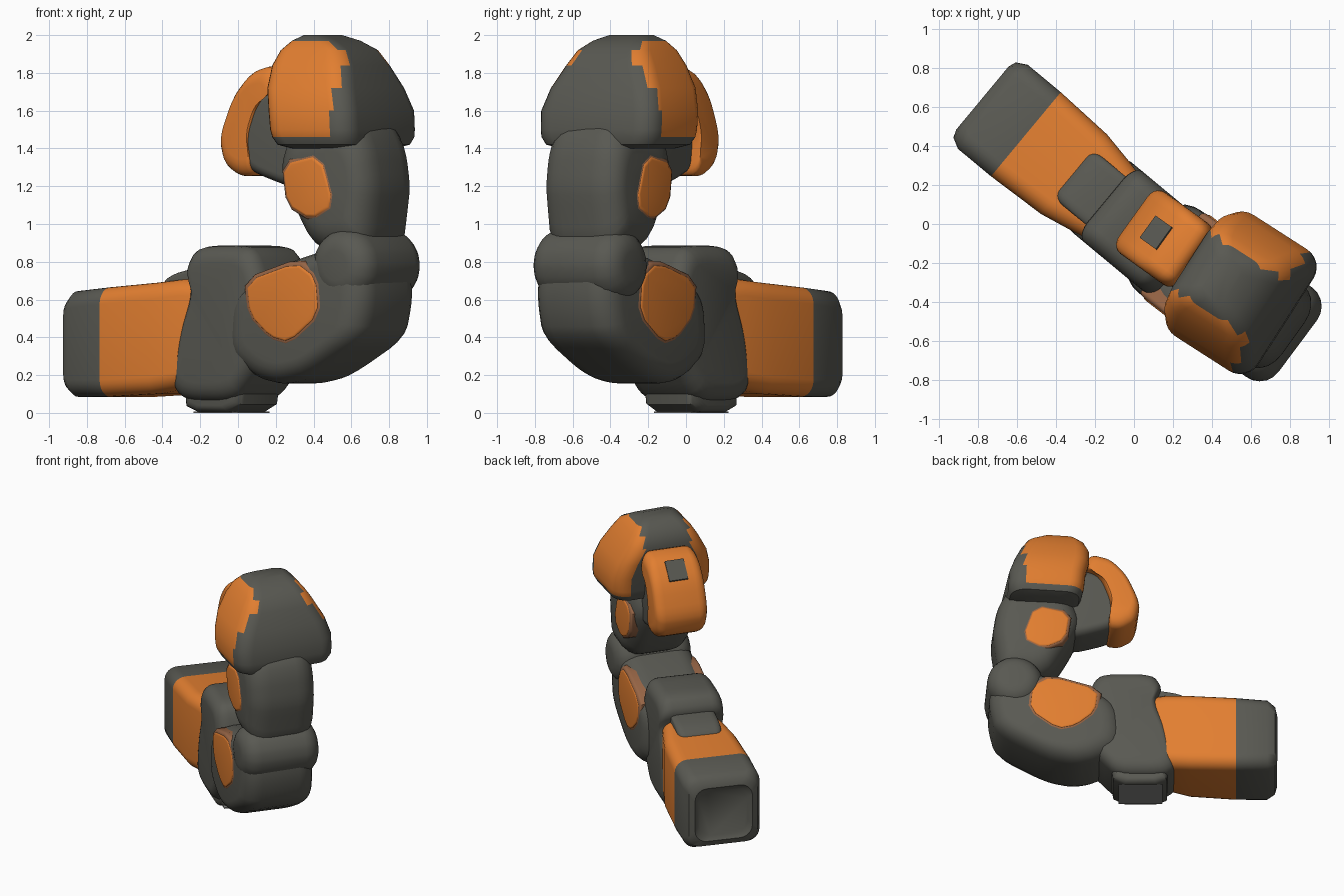
import bpy, bmesh, math
from mathutils import Matrix

if "Cube" in bpy.data.objects:
    bpy.data.objects.remove(bpy.data.objects["Cube"])

BASE_YAW = -39.7  # the whole arm lies in one diagonal vertical plane


def mat(name, rgb):
    m = bpy.data.materials.new(name)
    m.diffuse_color = (*rgb, 1)
    m.use_nodes = True
    m.node_tree.nodes["Principled BSDF"].inputs["Base Color"].default_value = m.diffuse_color
    return m


GREY = mat("dark grey", (0.1, 0.1, 0.085))
ORANGE = mat("orange", (0.76, 0.21, 0.03))
FADED = mat("faded orange", (0.31, 0.13, 0.06))
LIGHT = mat("light grey", (0.24, 0.24, 0.23))


def rings_to_object(name, rings, mats, yaw=0, dv=0, rule=None):
    """Skin a stack of equal rings, cap both ends, turn into the arm's plane."""
    bm = bmesh.new()
    vs = [[bm.verts.new(p) for p in ring] for ring in rings]
    n = len(vs[0])
    for a, b in zip(vs, vs[1:]):
        for i in range(n):
            bm.faces.new((a[i], a[(i + 1) % n], b[(i + 1) % n], b[i]))
    bm.faces.new(vs[0])
    bm.faces.new(vs[-1])
    bmesh.ops.recalc_face_normals(bm, faces=bm.faces)
    for f in bm.faces:
        f.smooth = True
        if rule:
            f.material_index = rule(f.calc_center_median())
    me = bpy.data.meshes.new(name)
    turn = Matrix.Rotation(math.radians(BASE_YAW + yaw), 4, 'Z')
    bm.transform(turn @ Matrix.Translation((0, dv, 0)))
    bm.to_mesh(me)
    bm.free()
    me.set_sharp_from_angle(angle=math.radians(40))
    for m in mats:
        me.materials.append(m)
    ob = bpy.data.objects.new(name, me)
    bpy.context.collection.objects.link(ob)
    return ob


def soften(poly, times):
    """Corner cutting for a closed outline."""
    for _ in range(times):
        out = []
        for (ax, ay), (bx, by) in zip(poly, poly[1:] + poly[:1]):
            out += [(ax + (bx - ax) * t, ay + (by - ay) * t) for t in (0.2, 0.8)]
        poly = out
    return poly


def prism(name, poly, hw, r, material, yaw=0, dv=0, times=2):
    """Side outline (u, z) given thickness 2*hw with rounded rims of radius r."""
    poly = soften(poly, times)
    cu = sum(p[0] for p in poly) / len(poly)
    cz = sum(p[1] for p in poly) / len(poly)
    size = sum(math.hypot(p[0] - cu, p[1] - cz) for p in poly) / len(poly)
    layers = []
    for i in range(6):
        a = math.pi / 2 * (1 - i / 5)
        layers.append((hw - r + r * math.sin(a), 1 - r * (1 - math.cos(a)) / size))
    layers = [(-v, s) for v, s in layers] + layers[::-1]
    rings = [[(cu + (u - cu) * s, v, cz + (z - cz) * s) for u, z in poly]
             for v, s in layers]
    return rings_to_object(name, rings, [material], yaw, dv)


def rounded_rect(a0, a1, b0, b1, r):
    pts = []
    for k, (a, b) in enumerate(((a1 - r, b1 - r), (a0 + r, b1 - r),
                                (a0 + r, b0 + r), (a1 - r, b0 + r))):
        for i in range(7):
            t = math.pi / 2 * (k + i / 6)
            pts.append((a + r * math.cos(t), b + r * math.sin(t)))
    return pts


def plate_pair(name, poly, hw, yaw=0, dv=0):
    """Panels on both flanks: an orange core with a faded border."""
    cu = sum(p[0] for p in poly) / len(poly)
    cz = sum(p[1] for p in poly) / len(poly)
    rim = [(cu + (u - cu) * 1.1, cz + (z - cz) * 1.1) for u, z in poly]
    prism(name + "_border", rim, hw + 0.003, 0.025, FADED, yaw, dv, 1)
    prism(name, poly, hw + 0.009, 0.02, ORANGE, yaw, dv, 1)


# tail block: boxy, grey end cap with shallow recess, then orange
tail = [(-0.985, .18, .53, .18), (-1.01, .15, .56, .21), (-.995, .11, .61, .25),
        (-.94, .085, .645, .28), (-.72, .085, .665, .28), (-.4, .1, .69, .265),
        (-.22, .13, .71, .23), (0, .2, .7, .18)]
rings_to_object("tail_block",
                [[(u, v, z) for v, z in rounded_rect(-w, w, z0, z1, .09)]
                 for u, z0, z1, w in tail],
                [GREY, ORANGE], rule=lambda c: int(c.x > -.72))

# hub, its ramp over the tail, and foot with light sole
prism("hub", [(-.3, .12), (-.2, .06), (.12, .06), (.25, .2), (.34, .3), (.36, .6),
              (.29, .82), (.22, .885), (-.13, .885), (-.2, .78), (-.15, .65),
              (-.25, .4)], .235, .09, GREY)
prism("hub_ramp", [(-.42, .6), (-.41, .7), (-.3, .75), (.0, .79), (.0, .6)],
      .16, .05, GREY)
prism("foot", [(-.24, .15), (-.23, .005), (.14, .005), (.17, .2), (-.1, .35)],
      .18, .05, GREY, times=1)
prism("foot_sole", [(-.2, 0), (.11, 0), (.11, .008), (-.2, .008)], .13, .004,
      LIGHT, times=0)

# lower arm and elbow
prism("lower_arm", [(.08, .3), (.27, .18), (.42, .15), (.62, .19), (.98, .39),
                    (1.03, .6), (1.02, .78), (.9, .9), (.65, .85), (.28, .74),
                    (.1, .6)], .265, .13, GREY, 2)
plate_pair("lower_arm_plate", [(.26, .7), (.6, .8), (.73, .72), (.75, .52), (.55, .37),
                               (.42, .4), (.28, .52)], .265, 2)
prism("elbow", [(.85 + .2 * math.cos(i * math.pi / 8), .78 + .2 * math.sin(i * math.pi / 8))
                for i in range(16)], .285, .12, GREY, 3, times=1)

# upper arm with side plates
prism("upper_arm", [(.62, .85), (.96, .85), (.99, 1.05), (1.01, 1.2), (.98, 1.4),
                    (.9, 1.55), (.45, 1.5), (.38, 1.3), (.46, 1.12)],
      .25, .15, GREY, 4)
plate_pair("upper_arm_plate", [(.47, 1.32), (.72, 1.37), (.81, 1.1), (.66, 1.02),
                               (.5, 1.1)], .25, 4)

# neck joining upper arm, head and snout
prism("neck", [(.1, 1.32), (.2, 1.26), (.45, 1.18), (.7, 1.3), (.6, 1.7),
               (.28, 1.74), (.12, 1.6)], .16, .07, GREY, 6)

# head: tapering dome, orange flanks by position
head = [(1.40, .47, .86, .28), (1.42, .42, .91, .345), (1.46, .40, .925, .365),
        (1.5, .39, .925, .37), (1.6, .38, .92, .37), (1.72, .35, .88, .335),
        (1.84, .34, .83, .27), (1.92, .37, .78, .22), (1.97, .42, .69, .175),
        (2.0, .47, .6, .12)]


def head_rule(c):
    return int(abs(c.y) > .17 and c.x < .82 and c.z > 1.47)


rings_to_object("head",
                [[(u, v, z) for u, v in rounded_rect(u0, u1, -w, w, min(.11, w * .4))]
                 for z, u0, u1, w in head],
                [GREY, ORANGE], 7, rule=head_rule)

# snout shell with a grey panel set on its slope
prism("snout", [(-.035, 1.45), (.0, 1.31), (.1, 1.25), (.2, 1.26), (.17, 1.45),
                (.25, 1.66), (.38, 1.74), (.32, 1.845), (.18, 1.81), (.06, 1.68)],
      .195, .07, ORANGE, 4, .03)
prism("snout_panel", [(.07, 1.685), (.064, 1.695), (.166, 1.806), (.172, 1.796)],
      .07, .002, GREY, 4, .03, times=0)
